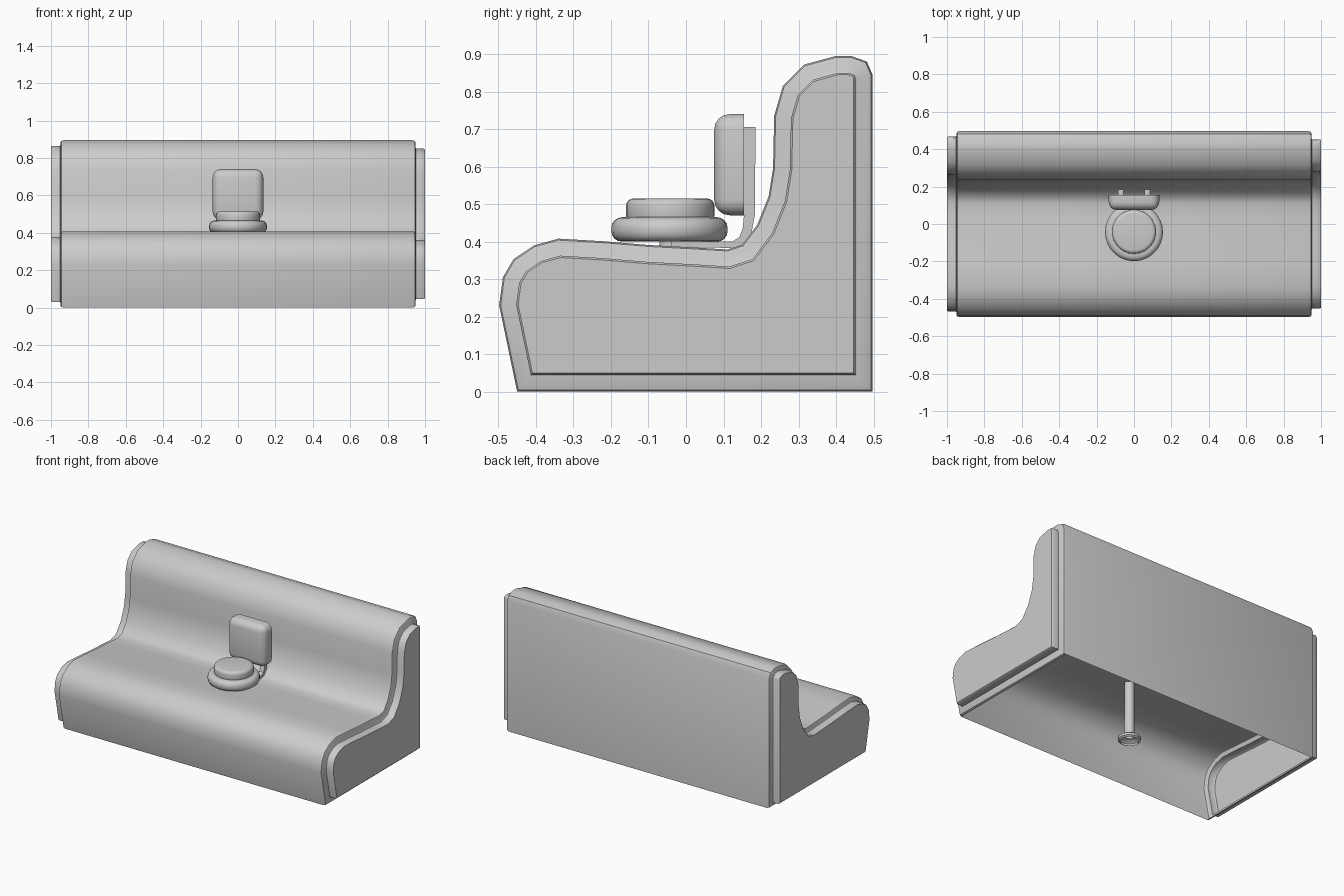
import bpy, bmesh, math

if "Cube" in bpy.data.objects:
    bpy.data.objects.remove(bpy.data.objects["Cube"])

def finish(bm, name, angle=35):
    bmesh.ops.recalc_face_normals(bm, faces=bm.faces)
    me = bpy.data.meshes.new(name)
    bm.to_mesh(me)
    bm.free()
    ob = bpy.data.objects.new(name, me)
    bpy.context.collection.objects.link(ob)
    bpy.ops.object.select_all(action='DESELECT')
    ob.select_set(True)
    bpy.context.view_layer.objects.active = ob
    bpy.ops.object.shade_smooth_by_angle(angle=math.radians(angle))
    return ob

def inset(pts, d):
    # mitred inset of a clockwise outline
    out, n = [], len(pts)
    for i in range(n):
        (ax, ay), (bx, by), (cx, cy) = pts[i - 1], pts[i], pts[(i + 1) % n]
        l1, l2 = math.hypot(bx - ax, by - ay), math.hypot(cx - bx, cy - by)
        n1 = ((by - ay) / l1, -(bx - ax) / l1)
        n2 = ((cy - by) / l2, -(cx - bx) / l2)
        k = d / (1 + n1[0] * n2[0] + n1[1] * n2[1])
        out.append((bx + k * (n1[0] + n2[0]), by + k * (n1[1] + n2[1])))
    return out

def lathe(name, prof, cy, segs=28, cap_top=True):
    bm = bmesh.new()
    rings = [[bm.verts.new((r * math.cos(2 * math.pi * i / segs),
                            cy + r * math.sin(2 * math.pi * i / segs), z))
              for i in range(segs)] for r, z in prof]
    for a, b in zip(rings, rings[1:]):
        for i in range(segs):
            j = (i + 1) % segs
            bm.faces.new((a[i], a[j], b[j], b[i]))
    if cap_top:
        bm.faces.new(rings[-1])
    return finish(bm, name)

# Bench shell: one side profile swept along x, stepped end panels, open underneath
profile = [(-.45, 0), (-.498, .23), (-.488, .305), (-.46, .353), (-.405, .39),
           (-.34, .408), (-.22, .401), (-.1, .391), (.03, .384), (.11, .379),
           (.15, .392), (.19, .445), (.22, .52), (.232, .595), (.235, .735),
           (.258, .815), (.315, .872), (.4, .895), (.44, .895), (.482, .88),
           (.497, .845), (.497, 0)]
sections = []
for side, step in ((-1, .03), (1, .045)):
    s = [(side * x, d) for x, d in ((1, step + .005), (.994, step), (.953, step), (.95, step - .004),
                                    (.95, .014), (.945, .004), (.932, 0))]
    sections += s if side < 0 else s[::-1]
bm = bmesh.new()
rings = [[bm.verts.new((x, y, z)) for y, z in inset(profile, d)] for x, d in sections]
n, mid = len(profile), len(sections) // 2 - 1
for k, (a, b) in enumerate(zip(rings, rings[1:])):
    for i in range(n):
        if k == mid and i == n - 1:
            continue
        j = (i + 1) % n
        bm.faces.new((a[i], a[j], b[j], b[i]))
bm.faces.new(rings[0])
bm.faces.new(rings[-1])
finish(bm, "bench_shell", 40)

def round_disk(r, z0, z1, b, steps=4):
    # rounded-edge disk profile from bottom to top
    arc = [math.pi / 2 * i / steps for i in range(steps + 1)]
    low = [(r - b + b * math.sin(t), z0 + b - b * math.cos(t)) for t in arc]
    top = [(r - b + b * math.cos(t), z1 - b + b * math.sin(t)) for t in arc]
    return [(.001, z0)] + low + top

# Round stool: base disk, cushion, post with foot
lathe("stool_base", round_disk(.155, .4, .465, .028), -.044)
lathe("stool_cushion", round_disk(.118, .45, .515, .02), -.042)
lathe("stool_post", [(.055, 0), (.066, .008), (.068, .022), (.055, .032),
                     (.03, .036), (.029, .41)], -.042, 20)

# Backrest cushion: flat back, all other edges rounded
bm = bmesh.new()
bmesh.ops.create_cube(bm, size=1)
for v in bm.verts:
    v.co = (v.co.x * .27, .115 + v.co.y * .08, .605 + v.co.z * .27)
edges = [e for e in bm.edges if not all(v.co.y > .15 for v in e.verts)]
bmesh.ops.bevel(bm, geom=edges, offset=.042, segments=4, profile=.5, affect='EDGES')
finish(bm, "backrest")

# Two bent straps carrying the backrest
front = [(.155, .705), (.155, .475), (.151, .435), (.142, .412), (.125, .401), (-.04, .401)]
back = [(-.04, .386), (.13, .383), (.158, .395), (.174, .42), (.184, .475), (.185, .705)]
for name, cx in (("left_strap", -.07), ("right_strap", .07)):
    bm = bmesh.new()
    a, b = [[bm.verts.new((cx + h, y, z)) for y, z in front + back] for h in (-.015, .015)]
    m = len(a)
    for i in range(m):
        j = (i + 1) % m
        bm.faces.new((a[i], a[j], b[j], b[i]))
    bm.faces.new(a)
    bm.faces.new(b)
    finish(bm, name)
